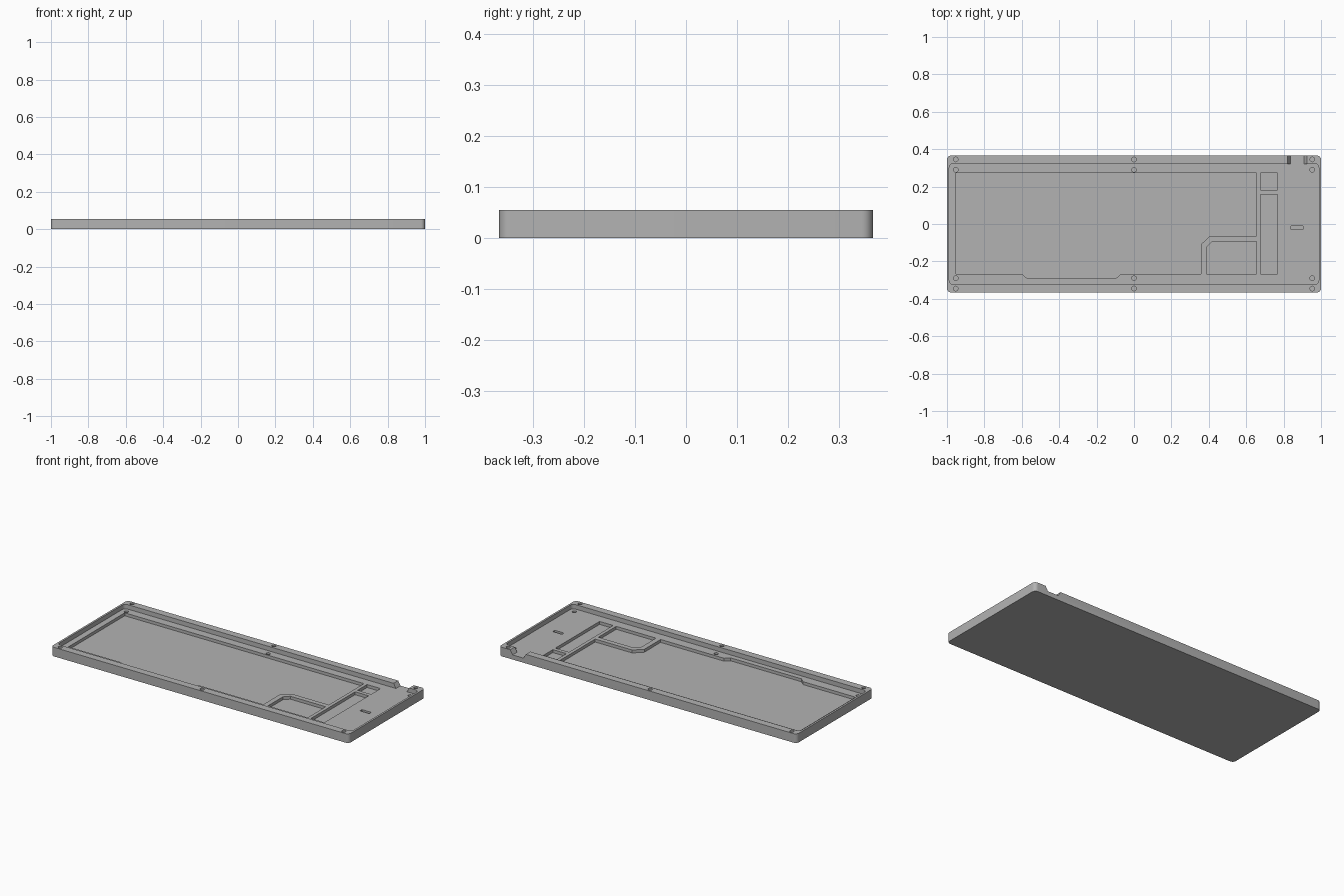
import bpy, bmesh, math
from mathutils import Vector

if "Cube" in bpy.data.objects:
    bpy.data.objects.remove(bpy.data.objects["Cube"], do_unlink=True)

TOP, LEDGE, FLOOR, ABOVE = 0.055, 0.028, 0.010, 0.1

grey = bpy.data.materials.new("plain grey")
grey.use_nodes = True
grey.diffuse_color = (0.45, 0.45, 0.45, 1)
grey.node_tree.nodes["Principled BSDF"].inputs["Base Color"].default_value = (0.45, 0.45, 0.45, 1)


def prism(name, outline, start, end):
    """Sweep a closed outline of 3D points, given as a function of depth."""
    bm = bmesh.new()
    base = [bm.verts.new(outline(p, start)) for p in outline.points]
    face = bm.faces.new(base)
    out = bmesh.ops.extrude_face_region(bm, geom=[face])
    offset = Vector(outline(outline.points[0], end)) - Vector(outline(outline.points[0], start))
    bmesh.ops.translate(bm, vec=offset, verts=[v for v in out["geom"] if isinstance(v, bmesh.types.BMVert)])
    bmesh.ops.recalc_face_normals(bm, faces=bm.faces)
    mesh = bpy.data.meshes.new(name)
    bm.to_mesh(mesh)
    bm.free()
    obj = bpy.data.objects.new(name, mesh)
    bpy.context.collection.objects.link(obj)
    mesh.materials.append(grey)
    return obj


def upright(name, points, bottom, top):
    def outline(p, z):
        return (p[0], p[1], z)
    outline.points = points
    return prism(name, outline, bottom, top)


def rounded(x0, x1, y0, y1, r, steps=8):
    corners = [(x1 - r, y1 - r), (x0 + r, y1 - r), (x0 + r, y0 + r), (x1 - r, y0 + r)]
    return [(cx + r * math.cos(a), cy + r * math.sin(a))
            for i, (cx, cy) in enumerate(corners)
            for a in [math.pi / 2 * (i + k / steps) for k in range(steps + 1)]]


def circle(x, y, r, sides=16):
    return [(x + r * math.cos(math.tau * i / sides), y + r * math.sin(math.tau * i / sides))
            for i in range(sides)]


def rectangle(x0, x1, y0, y1):
    return [(x0, y0), (x1, y0), (x1, y1), (x0, y1)]


# Outer slab with rounded corners
tray = upright("case_tray", rounded(-1, 1, -0.366, 0.366, 0.022), 0, TOP)


def cut(cutter):
    cutter.hide_render = True
    mod = tray.modifiers.new("cut", "BOOLEAN")
    mod.operation = "DIFFERENCE"
    mod.solver = "EXACT"
    mod.object = cutter
    bpy.context.view_layer.objects.active = tray
    bpy.ops.object.modifier_apply(modifier=mod.name)
    bpy.data.objects.remove(cutter, do_unlink=True)


# Wide shallow recess that leaves the rim
cut(upright("recess", rounded(-0.988, 0.988, -0.322, 0.322, 0.02, 4), LEDGE, ABOVE))

# Deep pockets: main bay, angled bay, tall bay, small bay and slot
main_bay = [(-0.952, 0.273), (0.655, 0.273), (0.655, -0.064), (0.406, -0.064),
            (0.357, -0.11), (0.357, -0.266), (-0.07, -0.266), (-0.096, -0.291),
            (-0.572, -0.291), (-0.6, -0.266), (-0.952, -0.266)]
angled_bay = [(0.388, -0.266), (0.655, -0.266), (0.655, -0.094), (0.417, -0.094), (0.388, -0.124)]
for name, points in [("main_bay", main_bay), ("angled_bay", angled_bay),
                     ("tall_bay", rectangle(0.676, 0.767, -0.266, 0.158)),
                     ("small_bay", rectangle(0.676, 0.767, 0.182, 0.273)),
                     ("slot", rectangle(0.84, 0.903, -0.03, -0.01))]:
    cut(upright(name, points, FLOOR, ABOVE))

# Screw holes in the rim and the ledge
for x in (-0.953, 0, 0.953):
    for y in (0.29, 0.345):
        for side in (-1, 1):
            cut(upright("screw_hole", circle(x, side * y, 0.0125), FLOOR, ABOVE))


# Cable notch with sloping sides through the back rim
def notch_outline(p, y):
    return (p[0], y, p[1])


notch_outline.points = [(0.836, LEDGE), (0.909, LEDGE), (0.925, TOP), (0.925, ABOVE),
                        (0.82, ABOVE), (0.82, TOP)]
cut(prism("cable_notch", notch_outline, 0.31, 0.4))

# Smooth the rounded corners, keep the cut edges crisp
bpy.ops.object.select_all(action="DESELECT")
tray.select_set(True)
bpy.context.view_layer.objects.active = tray
bpy.ops.object.shade_smooth_by_angle(angle=math.radians(30))
